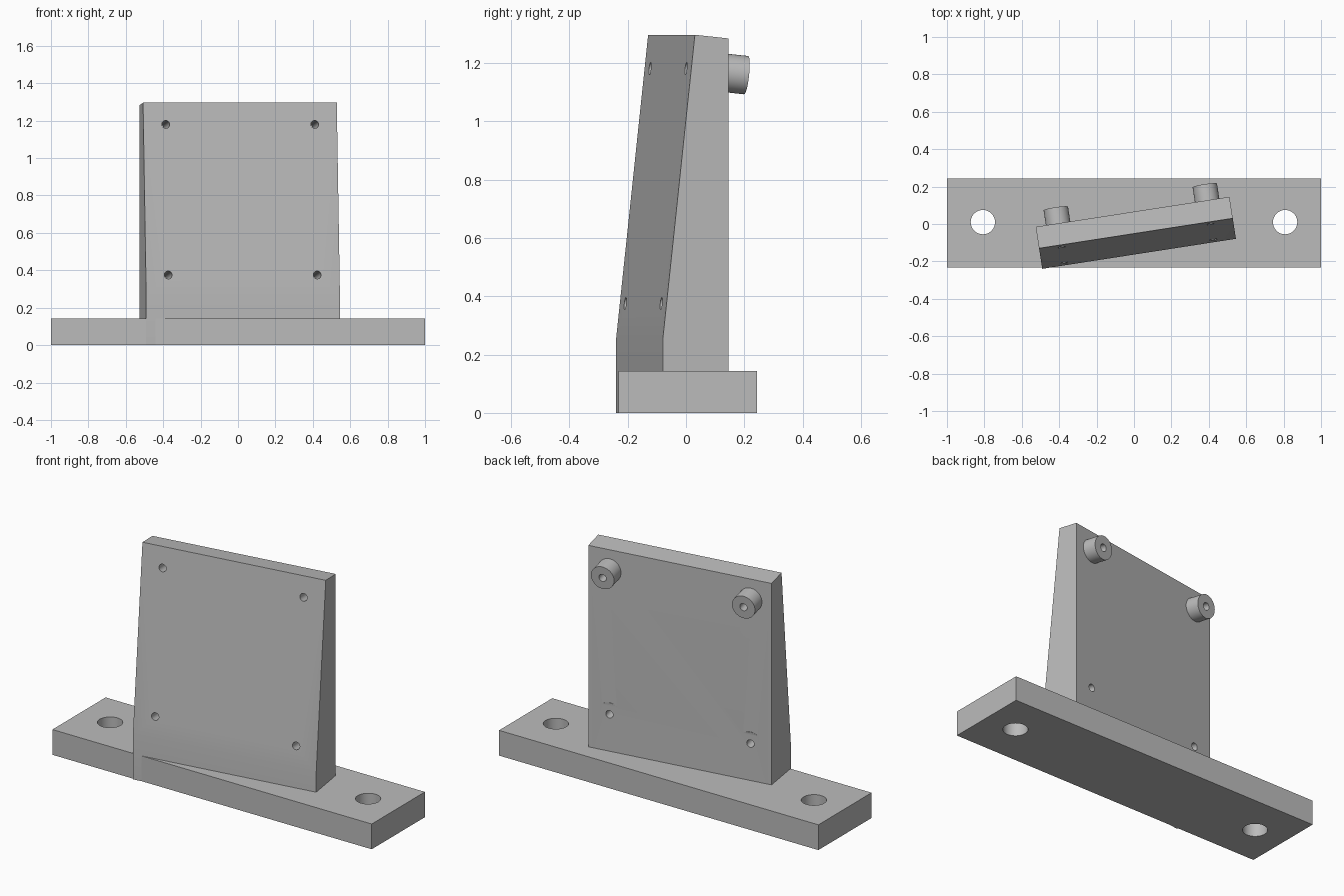
import bpy, bmesh, math
from mathutils import Matrix, Vector

cube = bpy.data.objects.get("Cube")
if cube:
    bpy.data.objects.remove(cube, do_unlink=True)

grey = bpy.data.materials.new("plain grey")
grey.use_nodes = True
grey.diffuse_color = (0.5, 0.5, 0.5, 1)
grey.node_tree.nodes["Principled BSDF"].inputs["Base Color"].default_value = (0.5, 0.5, 0.5, 1)


def add_object(name, bm):
    bmesh.ops.recalc_face_normals(bm, faces=bm.faces)
    mesh = bpy.data.meshes.new(name)
    bm.to_mesh(mesh)
    bm.free()
    mesh.materials.append(grey)
    obj = bpy.data.objects.new(name, mesh)
    bpy.context.collection.objects.link(obj)
    return obj


def prism(name, profile, axis, start, length):
    """Extrude a closed outline along an axis."""
    bm = bmesh.new()
    face = bm.faces.new([bm.verts.new(Vector(p) + axis * start) for p in profile])
    new = bmesh.ops.extrude_face_region(bm, geom=[face])["geom"]
    bmesh.ops.translate(bm, vec=axis * length,
                        verts=[v for v in new if isinstance(v, bmesh.types.BMVert)])
    return add_object(name, bm)


def rod(name, origin, axis, start, end, radius):
    """Cylinder between two distances along an axis."""
    bm = bmesh.new()
    turn = Vector((0, 0, 1)).rotation_difference(axis).to_matrix().to_4x4()
    centre = Vector(origin) + axis * (start + end) / 2
    bmesh.ops.create_cone(bm, cap_ends=True, segments=48, radius1=radius, radius2=radius,
                          depth=end - start, matrix=Matrix.Translation(centre) @ turn)
    return add_object(name, bm)


def combine(target, tool, operation):
    mod = target.modifiers.new("cut", "BOOLEAN")
    mod.operation, mod.solver, mod.object = operation, "EXACT", tool
    bpy.context.view_layer.objects.active = target
    bpy.ops.object.modifier_apply(modifier=mod.name)
    bpy.data.objects.remove(tool, do_unlink=True)


UP, SIDE = Vector((0, 0, 1)), Vector((1, 0, 0))

# Base bar with two mounting holes
Y0, Y1, BASE_H = -0.232, 0.244, 0.143
base = prism("base_bar", [(-1, Y0, 0), (1, Y0, 0), (1, Y1, 0), (-1, Y1, 0)], UP, 0, BASE_H)
for side in (-1, 1):
    combine(base, rod("hole", (side * 0.808, 0.01, 0), UP, -0.1, 0.3, 0.065), "DIFFERENCE")

# Upright panel: vertical foot, then a front face leaning back
FOOT_D, TOP_D, FOOT_Z, TOP_Z = 0.227, 0.116, 0.255, 1.296
slope = (FOOT_D - TOP_D) / (TOP_Z - FOOT_Z)
panel = prism("upright_panel",
              [(0, 0, 0), (0, -FOOT_D, 0), (0, -FOOT_D, FOOT_Z),
               (0, -TOP_D, TOP_Z), (0, 0, TOP_Z - TOP_D * slope)],
              SIDE, -0.524, 1.048)

# Bosses and screw holes run square to the leaning front face
axis = Vector((0, 1, -slope)).normalized()
spots = [(x, -(TOP_D + (TOP_Z - z) * slope), z) for x in (-0.403, 0.403) for z in (0.375, 1.18)]
for spot in spots:
    combine(panel, rod("boss", spot, axis, 0.07, 0.21, 0.066), "UNION")
for spot in spots:
    combine(panel, rod("screw_hole", spot, axis, -0.1, 0.4, 0.021), "DIFFERENCE")

# Turn the panel on the base
panel.data.transform(Matrix.Translation((-0.0075, 0.065, 0)) @ Matrix.Rotation(math.radians(8.8), 4, "Z"))

bpy.ops.object.select_all(action="DESELECT")
for obj in (base, panel):
    obj.select_set(True)
bpy.context.view_layer.objects.active = panel
bpy.ops.object.shade_smooth_by_angle(angle=math.radians(30))
